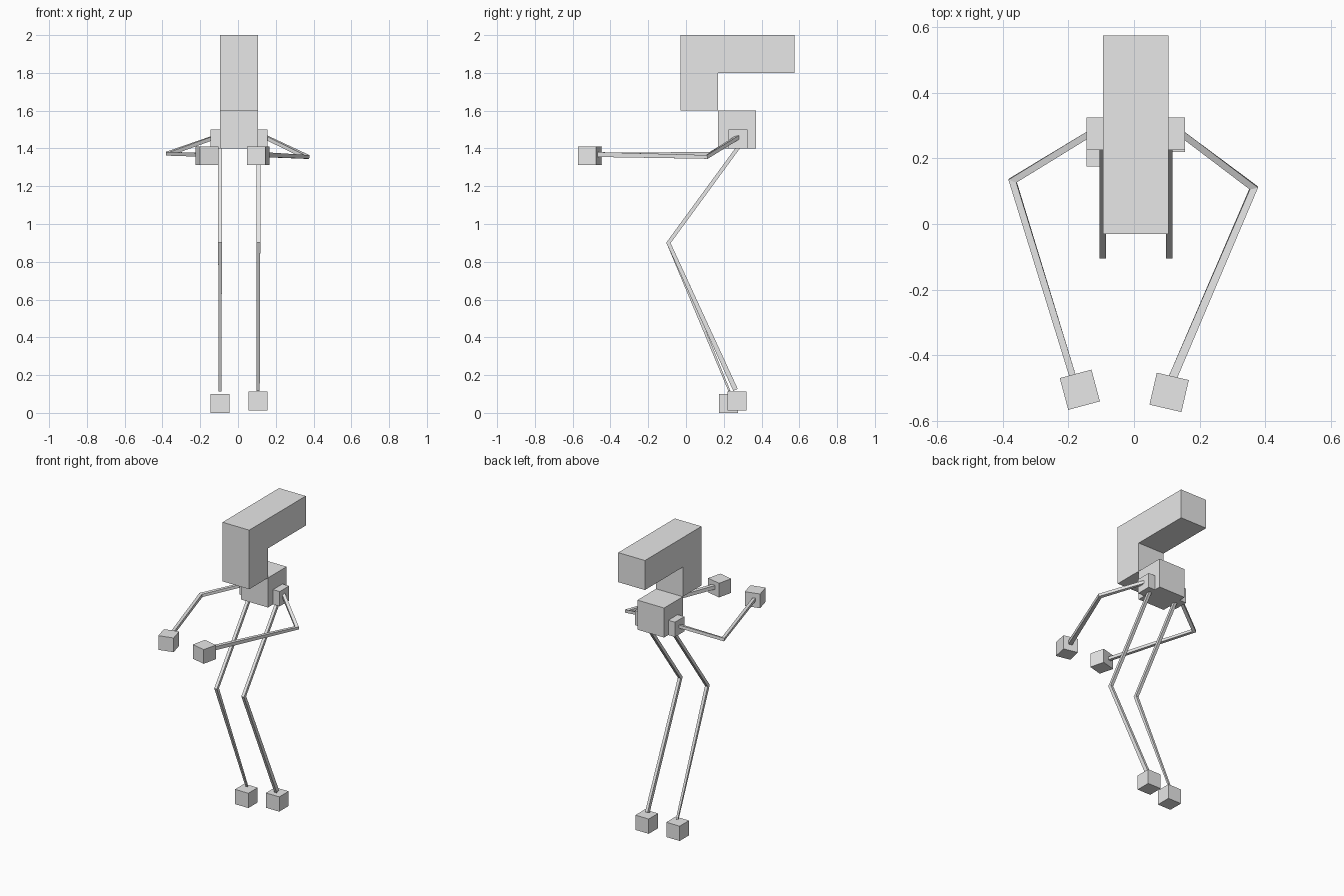
import bpy, bmesh, math
from mathutils import Vector, Matrix

if "Cube" in bpy.data.objects:
    bpy.data.objects.remove(bpy.data.objects["Cube"])

grey = bpy.data.materials.new("plain_grey")
grey.diffuse_color = (0.8, 0.8, 0.8, 1)
grey.use_nodes = True
grey.node_tree.nodes["Principled BSDF"].inputs["Base Color"].default_value = grey.diffuse_color


def finish(name, bm):
    bmesh.ops.recalc_face_normals(bm, faces=bm.faces)
    mesh = bpy.data.meshes.new(name)
    bm.to_mesh(mesh)
    bm.free()
    mesh.materials.append(grey)
    obj = bpy.data.objects.new(name, mesh)
    bpy.context.collection.objects.link(obj)
    return obj


def box(name, centre, size, turn=0):
    bm = bmesh.new()
    m = (Matrix.Translation(centre) @ Matrix.Rotation(math.radians(turn), 4, 'Z')
         @ Matrix.Diagonal((*size, 1)))
    bmesh.ops.create_cube(bm, size=1, matrix=m)
    return finish(name, bm)


def limb(name, points, ref, sizes):
    """Square rod through the points, mitred at the joint; sizes are (along ref, across)."""
    pts = [Vector(p) for p in points]
    bm = bmesh.new()
    rings = []
    for i, p in enumerate(pts):
        d_in = (p - pts[max(i - 1, 0)]).normalized()
        d_out = (pts[min(i + 1, len(pts) - 1)] - p).normalized()
        t = (d_in + d_out).normalized()
        mitre = 1 / max(t.dot(d_in), t.dot(d_out))
        a = Vector(ref)
        a = (a - t * a.dot(t)).normalized()
        b = t.cross(a) * mitre
        w, d = sizes[i]
        rings.append([bm.verts.new(p + a * w / 2 * u + b * d / 2 * v)
                      for u, v in ((-1, -1), (1, -1), (1, 1), (-1, 1))])
    for r, s in zip(rings, rings[1:]):
        for k in range(4):
            n = (k + 1) % 4
            bm.faces.new((r[k], r[n], s[n], s[k]))
    bm.faces.new(rings[0])
    bm.faces.new(rings[-1])
    return finish(name, bm)


# Head and neck: one L-shaped side profile extruded across x
profile = [(-0.03, 1.6), (0.17, 1.6), (0.17, 1.8), (0.575, 1.8), (0.575, 2.0), (-0.03, 2.0)]
bm = bmesh.new()
face = bm.faces.new([bm.verts.new((-0.095, y, z)) for y, z in profile])
ext = bmesh.ops.extrude_face_region(bm, geom=[face])
bmesh.ops.translate(bm, vec=(0.2, 0, 0),
                    verts=[v for v in ext["geom"] if isinstance(v, bmesh.types.BMVert)])
finish("head_and_neck", bm)

# Body
box("body", (0.005, 0.27, 1.5), (0.2, 0.2, 0.2))

# Shoulders, feet and hands
cube = (0.1, 0.1, 0.1)
for side, x in (("left", -0.095), ("right", 0.105)):
    box(side + "_shoulder", (x, 0.275, 1.45), cube)
box("left_foot", (-0.095, 0.225, 0.05), cube)
box("right_foot", (0.105, 0.27, 0.062), cube)
box("left_hand", (-0.165, -0.505, 1.361), (0.1, 0.1, 0.096), 15)
box("right_hand", (0.107, -0.513, 1.361), (0.1, 0.1, 0.096), -13)

# Legs
rod = (0.02, 0.02)
limb("left_leg", [(-0.095, 0.28, 1.41), (-0.095, -0.093, 0.9), (-0.095, 0.23, 0.115)],
     (1, 0, 0), [rod, rod, (0.014, 0.01)])
limb("right_leg", [(0.108, 0.28, 1.41), (0.108, -0.093, 0.9), (0.106, 0.262, 0.122)],
     (1, 0, 0), [rod, rod, (0.018, 0.026)])

# Arms
limb("left_arm", [(-0.135, 0.275, 1.455), (-0.37, 0.132, 1.372), (-0.185, -0.47, 1.366)],
     (0, 0, 1), [rod, rod, rod])
limb("right_arm", [(0.145, 0.275, 1.46), (0.365, 0.11, 1.355), (0.115, -0.475, 1.368)],
     (0, 0, 1), [rod, rod, (0.026, 0.026)])
